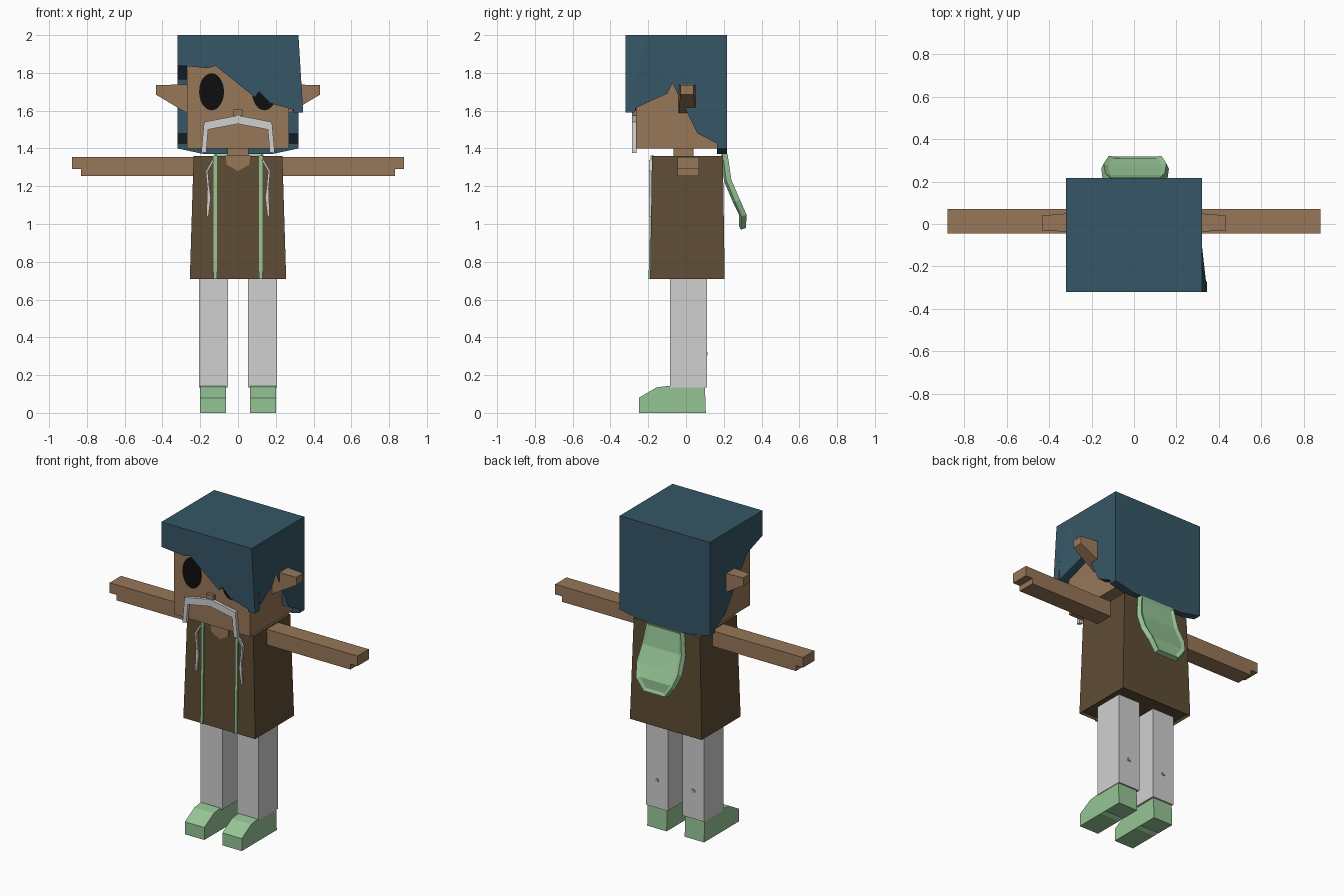
import bpy, bmesh, math
from mathutils import Vector

if "Cube" in bpy.data.objects:
    bpy.data.objects.remove(bpy.data.objects["Cube"], do_unlink=True)


def material(name, srgb):
    lin = [((c / 255 + 0.055) / 1.055) ** 2.4 for c in srgb]
    m = bpy.data.materials.new(name)
    m.use_nodes = True
    m.diffuse_color = (*lin, 1)
    m.node_tree.nodes["Principled BSDF"].inputs["Base Color"].default_value = (*lin, 1)
    return m


HAIR = material("hair blue", (54, 87, 102))
SKIN = material("skin brown", (151, 119, 89))
TUNIC = material("tunic brown", (94, 77, 53))
GREY = material("light grey", (208, 208, 208))
GREEN = material("soft green", (150, 197, 150))
BLACK = material("eye black", (14, 14, 14))


def finish(name, bm, mat):
    bmesh.ops.recalc_face_normals(bm, faces=bm.faces)
    mesh = bpy.data.meshes.new(name)
    bm.to_mesh(mesh)
    bm.free()
    mesh.materials.append(mat)
    ob = bpy.data.objects.new(name, mesh)
    bpy.context.collection.objects.link(ob)
    return ob


def prism(name, pts, axis, a, b, mat, move=None):
    """Extrude a 2D outline along an axis from a to b."""
    bm = bmesh.new()

    def place(p, d):
        v = list(p)
        v.insert("xyz".index(axis), d)
        return bm.verts.new(v)

    lo, hi = [[place(p, d) for p in pts] for d in (a, b)]
    bm.faces.new(lo)
    bm.faces.new(hi)
    for i in range(len(pts)):
        j = (i + 1) % len(pts)
        bm.faces.new((lo[i], lo[j], hi[j], hi[i]))
    bmesh.ops.triangulate(bm, faces=[f for f in bm.faces if len(f.verts) > 4])
    if move:
        for v in bm.verts:
            move(v.co)
    return finish(name, bm, mat)


def box(name, x, y, z, mat, move=None):
    pts = [(x[0], y[0]), (x[1], y[0]), (x[1], y[1]), (x[0], y[1])]
    return prism(name, pts, "z", z[0], z[1], mat, move)


# Head, neck, nose
box("head", (-0.27, 0.27), (-0.265, 0.17), (1.4, 1.96), SKIN)
box("neck", (-0.055, 0.055), (-0.065, 0.04), (1.29, 1.41), SKIN)
box("nose", (-0.025, 0.025), (-0.285, -0.26), (1.575, 1.605), SKIN)

# Moustache
prism("moustache", [(-0.18, 1.54), (0, 1.575), (0.18, 1.54), (0.195, 1.375), (0.168, 1.38),
                    (0.158, 1.5), (0, 1.53), (-0.158, 1.5), (-0.168, 1.38), (-0.195, 1.375)],
      "y", -0.285, -0.262, GREY)

# Hair shell: top, front fringe, sides and back
box("hair_top", (-0.32, 0.32), (-0.32, 0.215), (1.94, 2), HAIR)
prism("hair_fringe", [(-0.32, 2), (-0.32, 1.84), (-0.16, 1.825), (-0.09, 1.845), (-0.03, 1.89),
                      (0, 1.93), (0.005, 1.8), (0.04, 1.725), (0.09, 1.67), (0.065, 1.75),
                      (0.04, 1.925), (0.06, 1.86), (0.08, 1.73), (0.17, 1.64), (0.345, 1.59),
                      (0.32, 1.87), (0.32, 2)], "y", -0.32, -0.272, HAIR)


def flare(co):
    # Sweep the front lock tip outward
    if co.y < -0.3 and co.z < 1.7:
        co.x += 0.025


def hair_side(front_low, ear_low):
    return [(-0.32, 2), (-0.32, front_low), (-0.1, ear_low), (-0.06, 1.77), (0.06, 1.77),
            (0.06, 1.48), (0.215, 1.4), (0.215, 2)]


prism("hair_left_side", hair_side(1.59, 1.69) + [(-0.2, 2)], "x", 0.27, 0.32, HAIR, flare)
prism("hair_right_side", hair_side(1.84, 1.765), "x", -0.32, -0.27, HAIR)
prism("hair_back", [(-0.32, 2), (-0.32, 1.4), (-0.18, 1.37), (0.18, 1.37), (0.32, 1.4),
                    (0.32, 2)], "y", 0.165, 0.216, HAIR)


def taper_tunic(co):
    if co.z > 1:
        co.x *= 0.235 / 0.255
        co.y = -0.18 if co.y < 0 else 0.195


# Tunic with a recessed hem
tunic = box("tunic", (-0.255, 0.255), (-0.19, 0.205), (0.71, 1.36), TUNIC, taper_tunic)
bm = bmesh.new()
bm.from_mesh(tunic.data)
bm.faces.ensure_lookup_table()
hem = min(bm.faces, key=lambda f: f.calc_center_median().z)
bmesh.ops.inset_region(bm, faces=[hem], thickness=0.012)
for v in hem.verts:
    v.co.z += 0.015
bm.to_mesh(tunic.data)
bm.free()
prism("open_collar", [(-0.065, 1.362), (0.065, 1.362), (0.06, 1.315), (0, 1.28), (-0.06, 1.315)],
      "y", -0.186, -0.17, SKIN)

# Paired parts
for side, s in (("left", 1), ("right", -1)):
    prism(side + "_eye", [(s * 0.14 + 0.066 * math.cos(k * math.tau / 24),
                           1.7 + 0.098 * math.sin(k * math.tau / 24)) for k in range(24)],
          "y", -0.27, -0.262, BLACK)

    def ear_taper(co):
        if abs(co.x) > 0.4:
            co.y = -0.03 if co.y < 0 else 0.04

    prism(side + "_ear", [(s * 0.25, 1.74), (s * 0.435, 1.735), (s * 0.435, 1.685),
                          (s * 0.25, 1.575)], "y", -0.04, 0.055, SKIN, ear_taper)
    prism(side + "_arm", [(s * 0.2, 1.355), (s * 0.88, 1.355), (s * 0.88, 1.29),
                          (s * 0.83, 1.29), (s * 0.83, 1.255), (s * 0.2, 1.255)],
          "y", -0.045, 0.07, SKIN)
    box(side + "_leg", (s * 0.052, s * 0.206), (-0.085, 0.11), (0.135, 0.735), GREY)
    box(side + "_calf_patch", (s * 0.12, s * 0.14), (0.108, 0.115), (0.305, 0.323), GREEN)
    prism(side + "_shoe", [(-0.25, 0), (-0.25, 0.08), (-0.155, 0.135), (-0.1, 0.142), (0.1, 0.14),
                           (0.105, 0), (-0.02, 0), (-0.025, 0.018), (-0.06, 0)],
          "x", s * 0.064, s * 0.202, GREEN)
    prism(side + "_trim", [(-0.17, 1.362), (-0.187, 1.362), (-0.198, 0.71), (-0.18, 0.71)],
          "x", s * 0.112, s * 0.13, GREEN)
    path = [(0.13, 1.34), (0.165, 1.28), (0.158, 1.2), (0.15, 1.14), (0.162, 1.04)]
    outline = [(s * (x - 0.006), z) for x, z in path] + \
              [(s * (x + 0.006), z) for x, z in reversed(path)]
    prism(side + "_cord", outline, "y", -0.196, -0.17, GREY)

# Hood hanging on the back: a strip of rows (half width, y, z) with a raised rim
bm = bmesh.new()
rows = [[bm.verts.new((sx * w + 0.005, y, z)) for sx in (-1, 1)]
        for w, y, z in ((0.12, 0.22, 1.37), (0.14, 0.24, 1.235), (0.148, 0.285, 1.13),
                        (0.125, 0.32, 1.05), (0.075, 0.318, 0.98))]
for a, b in zip(rows, rows[1:]):
    bm.faces.new((a[1], a[0], b[0], b[1]))
bm.normal_update()
if sum((f.normal for f in bm.faces), Vector()).y < 0:
    bmesh.ops.reverse_faces(bm, faces=bm.faces)
bmesh.ops.inset_region(bm, faces=bm.faces[:], thickness=0.022, depth=-0.01, use_boundary=True)
mesh = bpy.data.meshes.new("hood")
bm.to_mesh(mesh)
bm.free()
mesh.materials.append(GREEN)
hood = bpy.data.objects.new("hood", mesh)
bpy.context.collection.objects.link(hood)
thick = hood.modifiers.new("thickness", "SOLIDIFY")
thick.thickness = 0.03
thick.offset = -1
